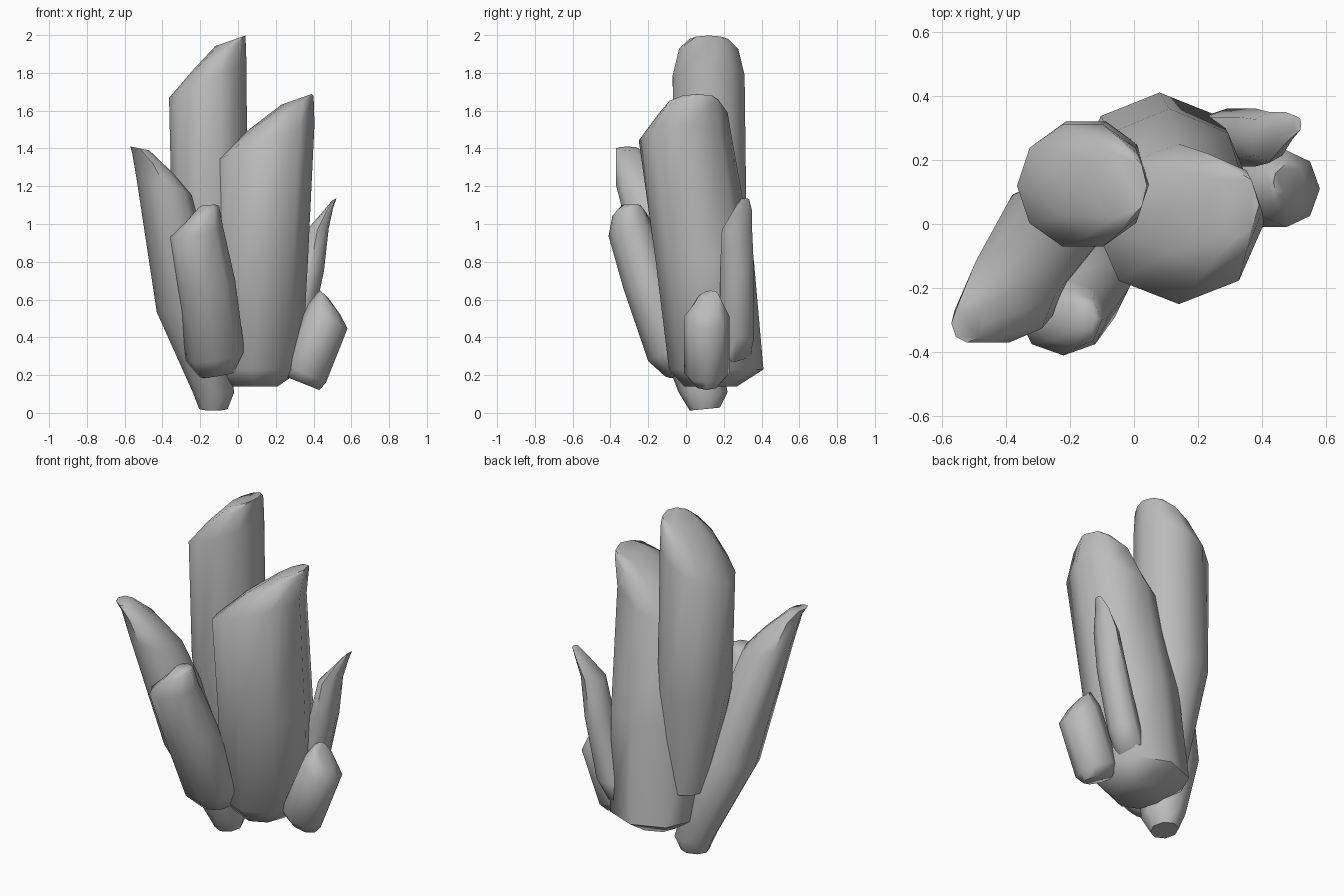
import bpy, bmesh, math

cube = bpy.data.objects.get("Cube")
if cube:
    bpy.data.objects.remove(cube, do_unlink=True)

stone = bpy.data.materials.new("crystal_grey")
stone.use_nodes = True
grey = (0.5, 0.5, 0.5, 1)
stone.diffuse_color = grey
stone.node_tree.nodes["Principled BSDF"].inputs["Base Color"].default_value = grey


def crystal(name, rings, sides=8):
    """Loft rings of (x, y, z, radius x, radius y, slope x, slope y), bottom to tip."""
    bm = bmesh.new()
    loops = []
    for x, y, z, rx, ry, sx, sy in rings:
        loop = []
        for i in range(sides):
            a = math.tau * i / sides
            dx, dy = rx * math.cos(a), ry * math.sin(a)
            loop.append(bm.verts.new((x + dx, y + dy, z + sx * dx + sy * dy)))
        loops.append(loop)
    for low, high in zip(loops, loops[1:]):
        for i in range(sides):
            j = (i + 1) % sides
            bm.faces.new((low[i], low[j], high[j], high[i]))
    bm.faces.new(loops[0][::-1])
    bm.faces.new(loops[-1])
    bmesh.ops.recalc_face_normals(bm, faces=bm.faces)
    mesh = bpy.data.meshes.new(name)
    bm.to_mesh(mesh)
    bm.free()
    mesh.materials.append(stone)
    obj = bpy.data.objects.new(name, mesh)
    bpy.context.collection.objects.link(obj)
    bpy.ops.object.select_all(action="DESELECT")
    obj.select_set(True)
    bpy.context.view_layer.objects.active = obj
    bpy.ops.object.shade_smooth_by_angle(angle=math.radians(55))


# Tall upright crystal at the back
crystal("tall_crystal", [
    (-.10, .14, .40, .12, .12, 0, 0),
    (-.15, .13, 1.0, .20, .20, 0, 0),
    (-.16, .12, 1.76, .205, .20, .45, 0),
    (-.10, .12, 1.90, .14, .165, .62, 0),
    (-.04, .12, 1.97, .08, .11, .35, 0),
], sides=10)

# Broad main crystal
crystal("main_crystal", [
    (.08, .13, .14, .13, .14, 0, 0),
    (.08, .16, .23, .26, .25, 0, 0),
    (.11, .10, .80, .26, .26, .02, 0),
    (.14, .00, 1.43, .265, .25, .38, -.05),
    (.23, .04, 1.59, .17, .18, .52, 0),
    (.31, .06, 1.66, .08, .11, .35, 0),
])

# Leaning side crystal
crystal("leaning_crystal", [
    (-.13, .10, .02, .075, .08, 0, .1),
    (-.13, .09, .11, .11, .13, 0, 0),
    (-.26, -.03, .55, .17, .17, .1, .1),
    (-.39, -.22, 1.19, .145, .15, -.25, -.1),
    (-.45, -.27, 1.32, .11, .10, -.5, 0),
    (-.52, -.31, 1.40, .05, .06, -.2, 0),
])

# Short front crystal
crystal("front_crystal", [
    (-.11, -.04, .20, .09, .07, .15, .1),
    (-.12, -.07, .30, .155, .13, .15, .2),
    (-.17, -.20, .68, .155, .13, .15, .2),
    (-.22, -.29, .96, .14, .12, .2, .2),
    (-.19, -.30, 1.05, .09, .09, .5, .1),
    (-.16, -.29, 1.10, .04, .05, .1, 0),
])

# Thin spike on the far side
crystal("thin_crystal", [
    (.23, .26, .27, .08, .08, 0, .3),
    (.29, .27, .40, .09, .09, 0, 0),
    (.38, .27, .75, .075, .09, 0, 0),
    (.42, .27, .97, .06, .08, .1, 0),
    (.47, .30, 1.07, .035, .05, .6, 0),
    (.51, .31, 1.13, .012, .025, .5, 0),
])

# Small stub leaning outward
crystal("stub_crystal", [
    (.345, .11, .155, .085, .07, -.4, 0),
    (.35, .11, .21, .115, .12, -.45, 0),
    (.475, .11, .51, .105, .12, -.6, 0),
    (.48, .12, .58, .06, .075, -.95, 0),
    (.455, .13, .63, .02, .04, -.9, 0),
])
